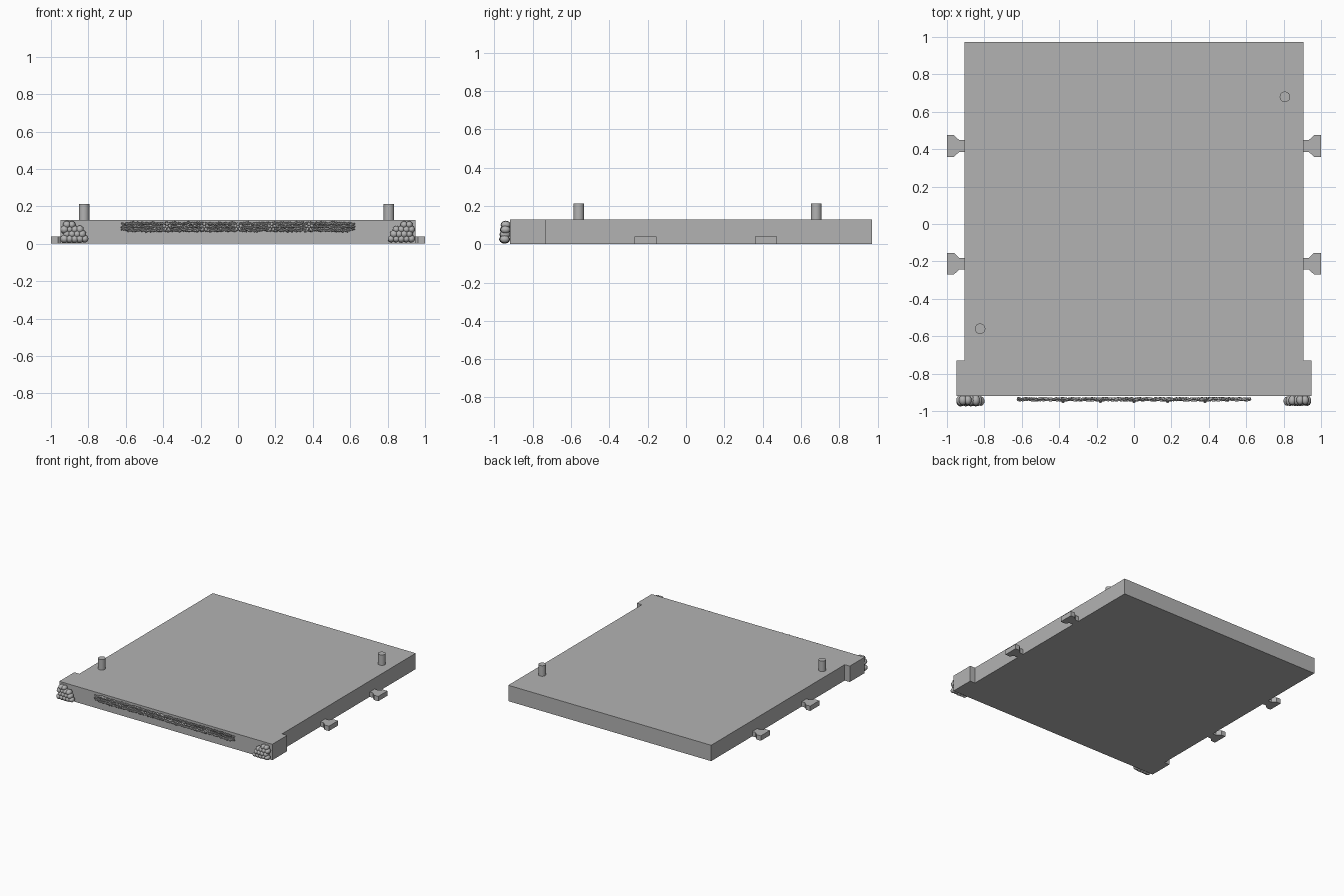
import bpy, bmesh, math, random
from mathutils import Matrix, Vector, Euler

random.seed(4)
if "Cube" in bpy.data.objects:
    bpy.data.objects.remove(bpy.data.objects["Cube"], do_unlink=True)

grey = bpy.data.materials.new("stone grey")
grey.use_nodes = True
colour = (0.45, 0.45, 0.45, 1)
grey.diffuse_color = colour
grey.node_tree.nodes["Principled BSDF"].inputs["Base Color"].default_value = colour

FRONT = -0.92


def finish(bm, name, smooth=False):
    bmesh.ops.recalc_face_normals(bm, faces=bm.faces)
    mesh = bpy.data.meshes.new(name)
    bm.to_mesh(mesh)
    bm.free()
    mesh.materials.append(grey)
    obj = bpy.data.objects.new(name, mesh)
    bpy.context.collection.objects.link(obj)
    if smooth:
        bpy.ops.object.select_all(action='DESELECT')
        obj.select_set(True)
        bpy.context.view_layer.objects.active = obj
        bpy.ops.object.shade_smooth_by_angle(angle=math.radians(40))
    return obj


def prism(name, outline, height):
    bm = bmesh.new()
    face = bm.faces.new([bm.verts.new((x, y, 0)) for x, y in outline])
    top = bmesh.ops.extrude_face_region(bm, geom=[face])["geom"]
    verts = [v for v in top if isinstance(v, bmesh.types.BMVert)]
    bmesh.ops.translate(bm, verts=verts, vec=(0, 0, height))
    return finish(bm, name)


def blob(bm, centre, size, turn=(0, 0, 0), detail=2):
    matrix = Matrix.LocRotScale(Vector(centre), Euler(turn), Vector(size))
    bmesh.ops.create_icosphere(bm, subdivisions=detail, radius=1, matrix=matrix)


# Slab with a wider front strip
half = [(0.95, FRONT), (0.95, -0.73), (0.905, -0.73), (0.905, 0.972)]
prism("base_slab", half + [(-x, y) for x, y in reversed(half)], 0.128)

# Flared connector tabs on both sides
for side, label in ((1, "left"), (-1, "right")):
    for y, place in ((0.417, "back"), (-0.212, "front")):
        edge = [(0.89, 0.031), (0.934, 0.031), (0.963, 0.058), (1.0, 0.058)]
        outline = [(side * x, y + w) for x, w in edge]
        outline += [(side * x, y - w) for x, w in reversed(edge)]
        prism(f"{place}_{label}_tab", outline, 0.039)

# Locating pegs
for name, x, y in (("back_left_peg", 0.807, 0.68), ("front_right_peg", -0.823, -0.56)):
    bm = bmesh.new()
    bmesh.ops.create_cone(bm, cap_ends=True, segments=32, radius1=0.028, radius2=0.028,
                          depth=0.113, matrix=Matrix.Translation((x, y, 0.156)))
    finish(bm, name, True)

# Piles of rounded stones at the front corners, tallest on the outside
for side, label in ((1, "left"), (-1, "right")):
    bm = bmesh.new()
    for row, count in enumerate((5, 4, 4, 2)):
        for i in range(count):
            r = 0.021 + random.uniform(-0.002, 0.003)
            x = 0.927 - i * 0.027 - (row % 2) * 0.012
            y = FRONT - 0.027 + row * 0.002
            blob(bm, (side * x, y, 0.026 + row * 0.025), (r, r + 0.006, r))
    finish(bm, f"{label}_stone_pile", True)

# Leafy garland along the front, mirrored about the middle
bm = bmesh.new()
for side in (1, -1):
    for i in range(52):
        x = 0.012 + i * 0.0118
        taper = min(1, (0.66 - x) / 0.08)
        for lean in (1, 0, -1):
            z = 0.09 + lean * 0.018 * taper + random.uniform(-0.003, 0.003)
            tilt = -side * (lean * 0.5 + random.uniform(-0.3, 0.3))
            y = FRONT - 0.012 - (lean == 0) * 0.006 - random.uniform(0, 0.005)
            blob(bm, (side * x, y, z), (0.016, 0.008, 0.0065),
                 (random.uniform(-0.4, 0.4), tilt, side * random.uniform(-0.3, 0.3)), 1)
finish(bm, "leaf_garland", True)

# Small blossoms set into the garland
bm = bmesh.new()
for x in (-0.38, -0.18, 0, 0.18, 0.38):
    blob(bm, (x, FRONT - 0.03, 0.09), (0.008, 0.008, 0.008))
    for k in range(5):
        a = math.tau * k / 5 + math.pi / 2
        blob(bm, (x + 0.015 * math.cos(a), FRONT - 0.024, 0.09 + 0.015 * math.sin(a)),
             (0.011, 0.007, 0.008), (0, -a, 0), 1)
finish(bm, "garland_blossoms", True)
